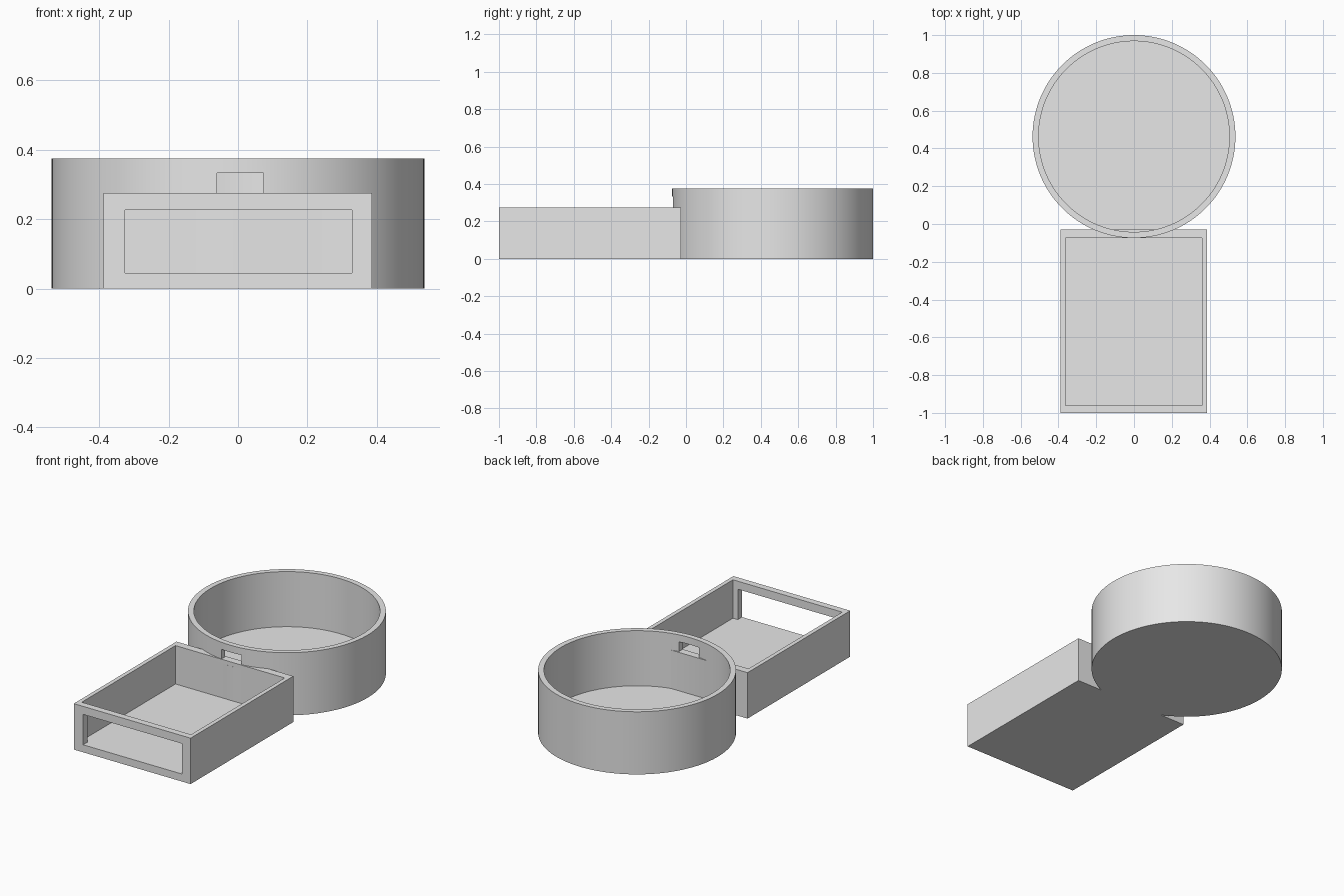
import bpy
from math import radians

default = bpy.data.objects.get("Cube")
if default:
    bpy.data.objects.remove(default, do_unlink=True)

# One plain grey for the whole model
grey = bpy.data.materials.new("plain_grey")
grey.use_nodes = True
colour = (0.8, 0.8, 0.8, 1)
grey.diffuse_color = colour
grey.node_tree.nodes["Principled BSDF"].inputs["Base Color"].default_value = colour


def finish(name):
    obj = bpy.context.object
    obj.name = name
    bpy.ops.object.transform_apply(location=True, rotation=True, scale=True)
    obj.data.materials.append(grey)
    return obj


def block(name, low, high):
    """Box between two opposite corners."""
    bpy.ops.mesh.primitive_cube_add(
        size=1, location=[(a + b) / 2 for a, b in zip(low, high)])
    bpy.context.object.scale = [b - a for a, b in zip(low, high)]
    return finish(name)


def drum(name, radius, bottom, top):
    """Round solid standing at the dish centre."""
    bpy.ops.mesh.primitive_cylinder_add(
        vertices=128, radius=radius, depth=top - bottom,
        location=(0, 0.463, (bottom + top) / 2))
    return finish(name)


def combine(target, tool, operation):
    """Apply a boolean and remove the used tool."""
    mod = target.modifiers.new(operation, 'BOOLEAN')
    mod.operation = operation
    mod.solver = 'EXACT'
    mod.object = tool
    bpy.ops.object.select_all(action='DESELECT')
    bpy.context.view_layer.objects.active = target
    target.select_set(True)
    bpy.ops.object.modifier_apply(modifier=mod.name)
    bpy.data.objects.remove(tool, do_unlink=True)


floor, tray_top, dish_top = 0.045, 0.275, 0.375

# Open rectangular tray with a wide window in its front wall
tray = block("tray", (-0.388, -1, 0), (0.386, -0.028, tray_top))
combine(tray, block("tray_hollow", (-0.363, -0.96, floor), (0.361, -0.073, 0.5)), 'DIFFERENCE')
combine(tray, block("front_window", (-0.326, -1.1, floor), (0.329, -0.9, 0.227)), 'DIFFERENCE')

# Round dish with a small opening just above the tray wall
dish = drum("round_dish", 0.537, 0, dish_top)
combine(dish, drum("dish_hollow", 0.505, floor, 0.5), 'DIFFERENCE')
combine(dish, block("small_opening", (-0.06, -0.2, 0.25), (0.073, 0.1, 0.333)), 'DIFFERENCE')

# Join into a single body
combine(dish, tray, 'UNION')
dish.name = "dish_and_tray"
bpy.ops.object.shade_smooth_by_angle(angle=radians(30))
